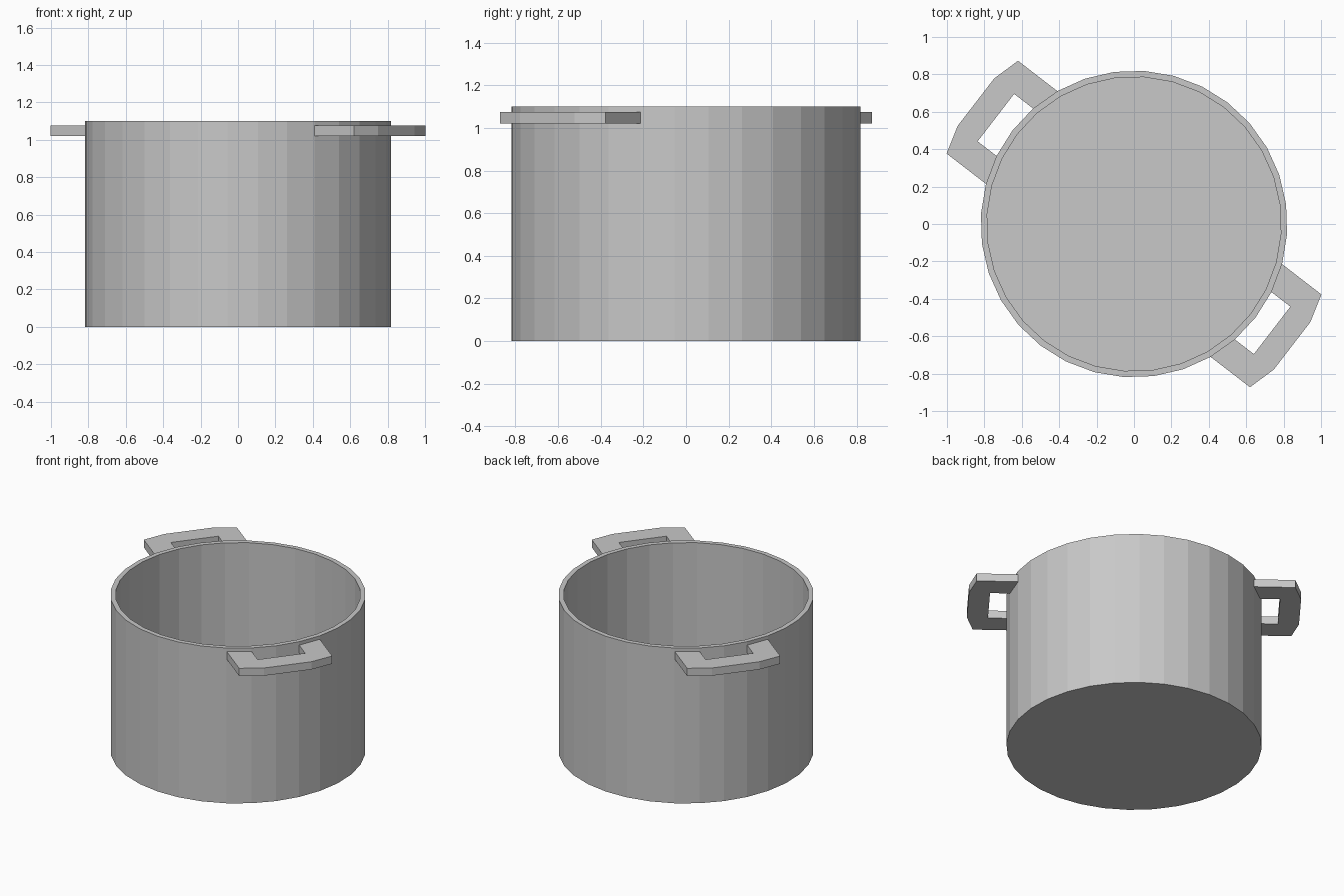
import bpy, bmesh, math
from mathutils import Matrix, Vector

cube = bpy.data.objects.get("Cube")
if cube:
    bpy.data.objects.remove(cube, do_unlink=True)

R_OUT, R_IN, HEIGHT, FLOOR = 0.82, 0.787, 1.10, 0.035
HANDLE_Z, HANDLE_T = 1.02, 0.055
TURN = math.radians(-37.6)

metal = bpy.data.materials.new("grey_metal")
metal.use_nodes = True
GREY = (0.58, 0.58, 0.58, 1)
metal.diffuse_color = GREY
metal.node_tree.nodes["Principled BSDF"].inputs["Base Color"].default_value = GREY


def add_object(name, bm, angle):
    """Turn the mesh about the pot axis and link it as a named object."""
    bmesh.ops.rotate(bm, verts=bm.verts, matrix=Matrix.Rotation(angle, 3, 'Z'))
    bmesh.ops.recalc_face_normals(bm, faces=bm.faces)
    mesh = bpy.data.meshes.new(name)
    bm.to_mesh(mesh)
    bm.free()
    mesh.materials.append(metal)
    obj = bpy.data.objects.new(name, mesh)
    bpy.context.collection.objects.link(obj)
    return obj


def extrude_face(bm, face):
    """Extrude one face in place and return the new cap."""
    cap = bmesh.ops.extrude_face_region(bm, geom=[face])
    bmesh.ops.delete(bm, geom=[face], context='FACES_ONLY')
    return next(g for g in cap["geom"] if isinstance(g, bmesh.types.BMFace))


# Pot body: a faceted cylinder, inset at the rim and hollowed down to the floor
bm = bmesh.new()
bmesh.ops.create_cone(bm, cap_ends=True, segments=32, radius1=R_OUT, radius2=R_OUT,
                      depth=HEIGHT, matrix=Matrix.Translation((0, 0, HEIGHT / 2)))
top = max(bm.faces, key=lambda f: f.calc_center_median().z)
rim = extrude_face(bm, top)
s = R_IN / R_OUT
bmesh.ops.scale(bm, verts=rim.verts, vec=(s, s, 1))
floor = extrude_face(bm, rim)
bmesh.ops.translate(bm, verts=floor.verts, vec=(0, 0, FLOOR - HEIGHT))
add_object("pot_body", bm, TURN)

# Handles: a flat bracket outline, ends buried in the wall
half = [(0.74, 0.313), (1.024, 0.313), (1.067, 0.16), (0.932, 0.16), (0.785, 0.16)]


def add_handle(name, angle):
    bm = bmesh.new()
    up = [bm.verts.new((x, y, HANDLE_Z)) for x, y in half]
    low = [bm.verts.new((x, -y, HANDLE_Z)) for x, y in half]
    faces = [bm.faces.new(up[:2] + up[2:]), bm.faces.new(low[::-1]),
             bm.faces.new((up[3], up[2], low[2], low[3]))]
    bmesh.ops.recalc_face_normals(bm, faces=faces)
    new = bmesh.ops.extrude_face_region(bm, geom=faces, use_keep_orig=True)
    bmesh.ops.translate(bm, vec=Vector((0, 0, HANDLE_T)),
                        verts=[g for g in new["geom"] if isinstance(g, bmesh.types.BMVert)])
    add_object(name, bm, angle)


add_handle("left_front_handle", TURN)
add_handle("right_back_handle", TURN + math.pi)
